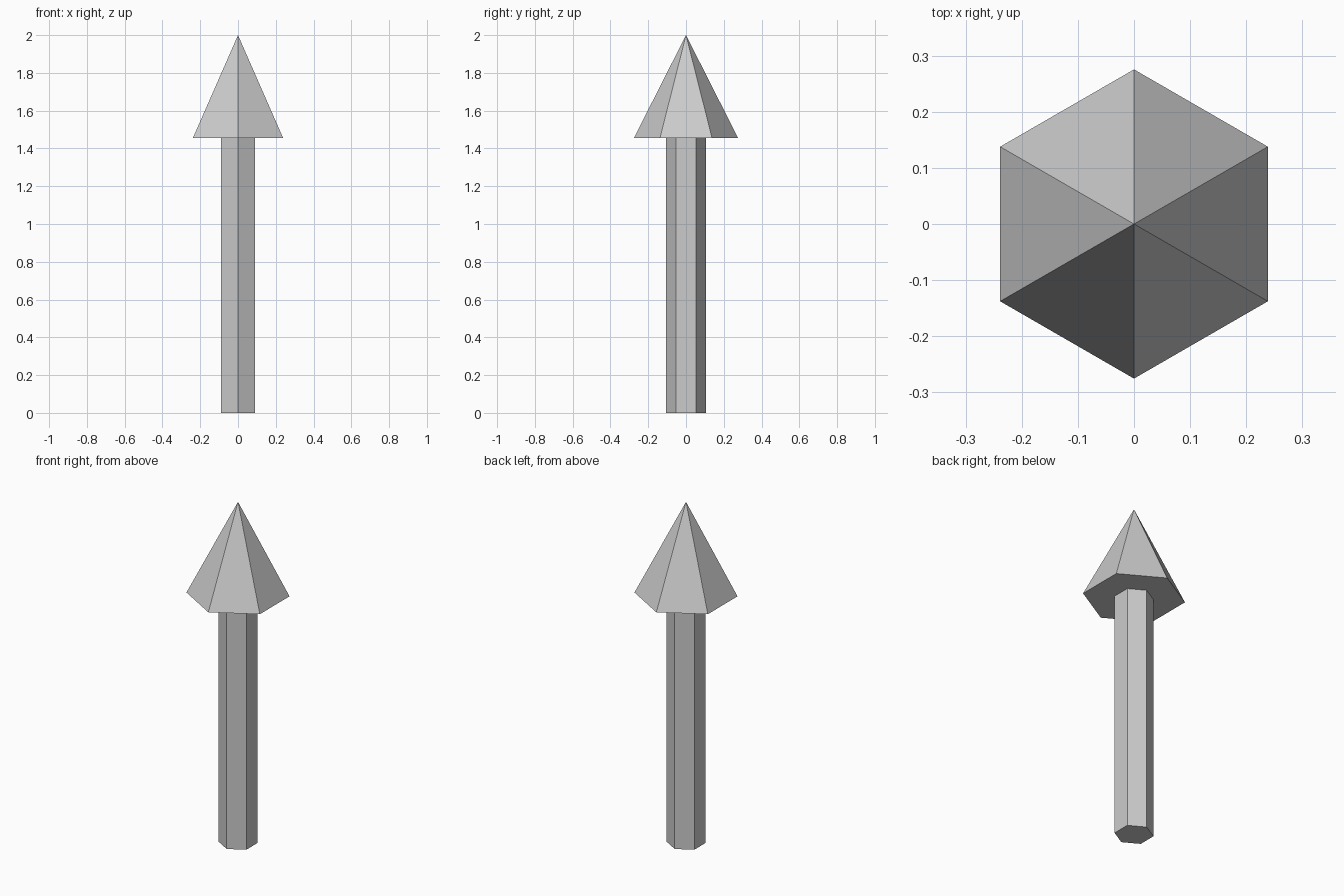
import bpy

if "Cube" in bpy.data.objects:
    bpy.data.objects.remove(bpy.data.objects["Cube"])

SIDES = 6
NECK = 1.456   # height where the shaft meets the head
TOP = 2.0


def hex_part(name, r_bottom, r_top, z0, z1):
    """Six-sided cone or prism with corners on the y axis."""
    bpy.ops.mesh.primitive_cone_add(
        vertices=SIDES, radius1=r_bottom, radius2=r_top,
        depth=z1 - z0, location=(0, 0, (z0 + z1) / 2))
    part = bpy.context.object
    part.name = name
    part.data.name = name
    return part


# Straight hexagonal shaft
hex_part("shaft", 0.105, 0.105, 0.0, NECK)

# Pointed hexagonal head
hex_part("arrow_head", 0.2755, 0.0, NECK, TOP)
